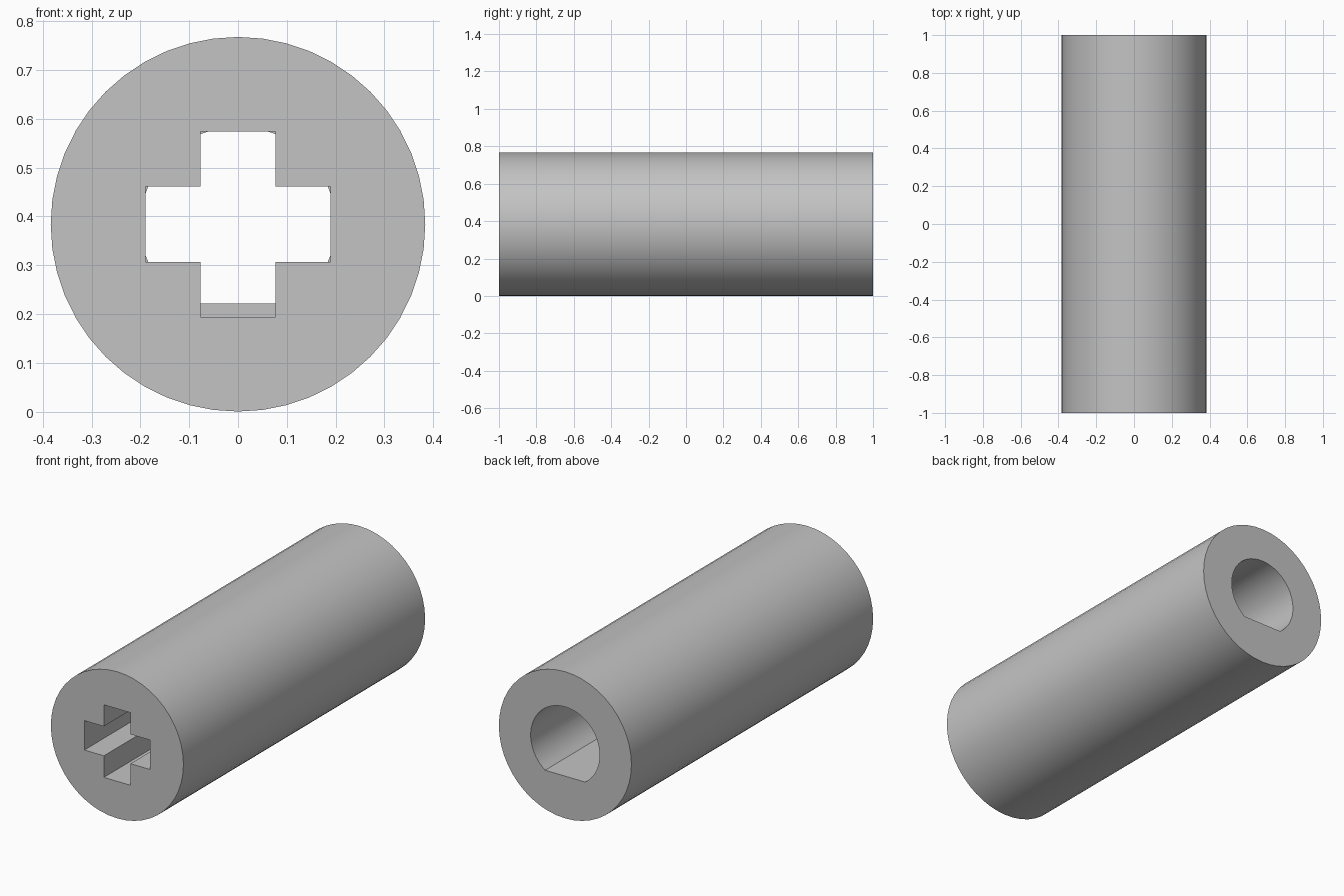
import bpy
import bmesh
from math import sin, cos, pi, asin, radians

cube = bpy.data.objects.get("Cube")
if cube:
    bpy.data.objects.remove(cube, do_unlink=True)

RADIUS = 0.384      # outer radius, also the axis height
HALF_LENGTH = 1.0
ARM_WIDTH = 0.077   # half width of a cross arm
ARM_REACH = 0.19
BORE = 0.2          # round bore radius
FLAT = 0.163        # flat floor of the bore, below the axis

grey = bpy.data.materials.new("grey")
grey.use_nodes = True
colour = (0.55, 0.55, 0.55, 1)
grey.diffuse_color = colour
grey.node_tree.nodes["Principled BSDF"].inputs["Base Color"].default_value = colour


def arc(radius, start, end, steps):
    angles = [start + (end - start) * i / steps for i in range(steps + 1)]
    return [(radius * cos(a), radius * sin(a)) for a in angles]


def prism(name, outline, y0, y1):
    """Extrude an x-z outline, centred on the axis, along y."""
    bm = bmesh.new()
    face = bm.faces.new([bm.verts.new((x, y0, z + RADIUS)) for x, z in outline])
    result = bmesh.ops.extrude_face_region(bm, geom=[face])
    verts = [v for v in result["geom"] if isinstance(v, bmesh.types.BMVert)]
    bmesh.ops.translate(bm, verts=verts, vec=(0, y1 - y0, 0))
    bmesh.ops.recalc_face_normals(bm, faces=bm.faces)
    mesh = bpy.data.meshes.new(name)
    bm.to_mesh(mesh)
    bm.free()
    mesh.materials.append(grey)
    obj = bpy.data.objects.new(name, mesh)
    bpy.context.collection.objects.link(obj)
    return obj


# Outer cylinder
sleeve = prism("sleeve", arc(RADIUS, 0, 2 * pi, 48)[:-1], -HALF_LENGTH, HALF_LENGTH)

# Cross socket in the front half
w, r = ARM_WIDTH, ARM_REACH
quarter = [(r, -w), (r, w), (w, w)]
cross = []
for turn in range(4):
    cross += quarter
    quarter = [(-z, x) for x, z in quarter]
socket = prism("cross_socket_cutter", cross, -1.1, 0)

# Round bore with a flat floor in the back half
tilt = asin(FLAT / BORE)
bore = prism("flat_bore_cutter", arc(BORE, -tilt, pi + tilt, 40), -0.002, 1.1)

# Cut both holes
bpy.ops.object.select_all(action="DESELECT")
bpy.context.view_layer.objects.active = sleeve
sleeve.select_set(True)
for cutter in (socket, bore):
    cutter.hide_render = True
    mod = sleeve.modifiers.new(cutter.name, "BOOLEAN")
    mod.operation = "DIFFERENCE"
    mod.solver = "EXACT"
    mod.object = cutter
    bpy.ops.object.modifier_apply(modifier=mod.name)
    bpy.data.objects.remove(cutter, do_unlink=True)

bpy.ops.object.shade_smooth_by_angle(angle=radians(30))
